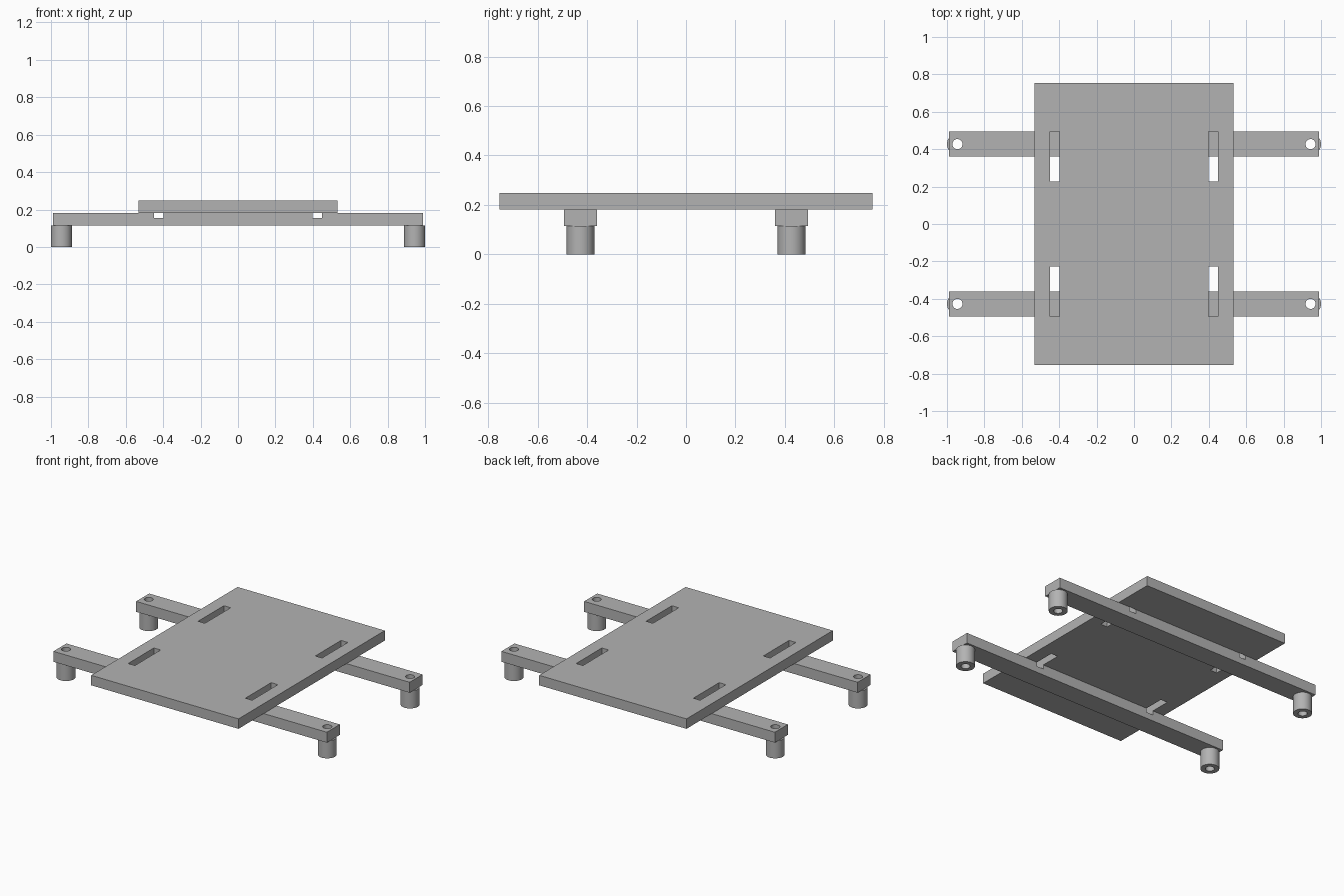
import bpy
import bmesh
from math import radians

if "Cube" in bpy.data.objects:
    bpy.data.objects.remove(bpy.data.objects["Cube"], do_unlink=True)

# Main dimensions
HALF_W, HALF_D = 0.532, 0.755
BAR_X, BAR_Y, BAR_HALF = 0.988, 0.427, 0.067
LEG_X, LEG_R, HOLE_R = 0.944, 0.056, 0.027
Z_BAR, Z_PLATE, Z_TOP = 0.114, 0.182, 0.247
SLOT_X = (0.399, 0.448)
SLOT_Y = (0.228, 0.494)
NOTCH_Z = 0.155

grey = bpy.data.materials.new("plain_grey")
grey.use_nodes = True
COLOUR = (0.45, 0.45, 0.45, 1)
grey.diffuse_color = COLOUR
grey.node_tree.nodes["Principled BSDF"].inputs["Base Color"].default_value = COLOUR


def box(name, x, y, z):
    """Box spanning the given (low, high) ranges."""
    bpy.ops.mesh.primitive_cube_add(size=1, location=[sum(r) / 2 for r in (x, y, z)])
    ob = bpy.context.object
    ob.name = name
    ob.scale = [r[1] - r[0] for r in (x, y, z)]
    bpy.ops.object.transform_apply(location=True, rotation=False, scale=True)
    ob.data.materials.append(grey)
    return ob


def cylinder(name, x, y, z, radius):
    bpy.ops.mesh.primitive_cylinder_add(
        vertices=48, radius=radius, depth=z[1] - z[0], location=(x, y, sum(z) / 2))
    ob = bpy.context.object
    ob.name = name
    ob.data.materials.append(grey)
    return ob


def cut(target, cutters):
    """Subtract the cutters from the target, then remove them."""
    bpy.context.view_layer.objects.active = target
    for cutter in cutters:
        mod = target.modifiers.new("cut", 'BOOLEAN')
        mod.operation = 'DIFFERENCE'
        mod.solver = 'EXACT'
        mod.object = cutter
        bpy.ops.object.modifier_apply(modifier=mod.name)
        bpy.data.objects.remove(cutter, do_unlink=True)


def smooth(ob):
    bpy.ops.object.select_all(action='DESELECT')
    ob.select_set(True)
    bpy.context.view_layer.objects.active = ob
    bpy.ops.object.shade_smooth_by_angle(angle=radians(30))


def span(side, low_high):
    """Mirror a range to the given side."""
    return sorted(side * v for v in low_high)


# Top plate with four slots
plate = box("top_plate", (-HALF_W, HALF_W), (-HALF_D, HALF_D), (Z_PLATE, Z_TOP))
cut(plate, [box("slot_cutter", span(sx, SLOT_X), span(sy, SLOT_Y), (Z_PLATE - 0.1, Z_TOP + 0.1))
            for sx in (-1, 1) for sy in (-1, 1)])

for sy, row in ((-1, "front"), (1, "back")):
    y = sy * BAR_Y
    # Cross bar with notches under the slots and a bolt hole at each end
    bar = box(row + "_cross_bar", (-BAR_X, BAR_X), (y - BAR_HALF, y + BAR_HALF), (Z_BAR, Z_PLATE))
    cutters = []
    for sx in (-1, 1):
        cutters.append(box("notch_cutter", span(sx, SLOT_X), (y - 0.2, y + 0.2), (NOTCH_Z, Z_TOP)))
        cutters.append(cylinder("hole_cutter", sx * LEG_X, y, (0, Z_TOP), HOLE_R))
    cut(bar, cutters)
    smooth(bar)
    # Hollow round legs
    for sx, side in ((-1, "right"), (1, "left")):
        leg = cylinder(f"{row}_{side}_leg", sx * LEG_X, y, (0, Z_BAR), LEG_R)
        cut(leg, [cylinder("bore_cutter", sx * LEG_X, y, (-0.1, Z_TOP), HOLE_R)])
        smooth(leg)
